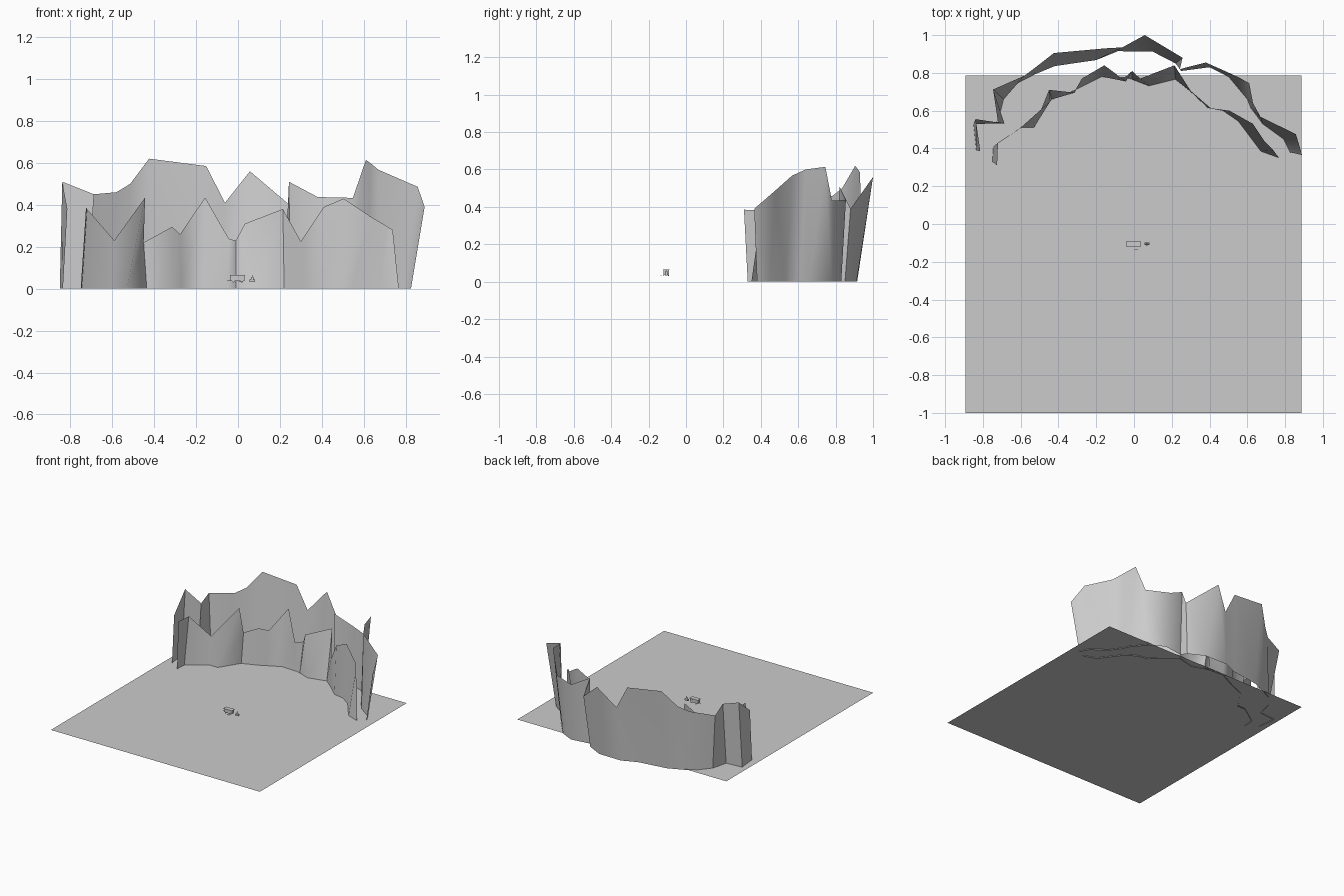
import bpy, bmesh, math


def finish(name, bm, smooth=None):
    me = bpy.data.meshes.new(name)
    bm.to_mesh(me)
    bm.free()
    ob = bpy.data.objects.new(name, me)
    bpy.context.collection.objects.link(ob)
    if smooth:
        bpy.ops.object.select_all(action='DESELECT')
        ob.select_set(True)
        bpy.context.view_layer.objects.active = ob
        bpy.ops.object.shade_smooth_by_angle(angle=math.radians(smooth))
    return ob


def wall(name, columns):
    """Open ridge sheet; each column is top x, y, z and foot x, y."""
    bm = bmesh.new()
    cols = [(bm.verts.new((bx, by, 0)), bm.verts.new((tx, ty, tz)))
            for tx, ty, tz, bx, by in columns]
    for (a, b), (c, d) in zip(cols, cols[1:]):
        bm.faces.new((a, c, d, b))
    return finish(name, bm, 50)


def box(name, x0, x1, y0, y1, z0, z1):
    bm = bmesh.new()
    bmesh.ops.create_cube(bm, size=1)
    for v in bm.verts:
        v.co.x = (x0 + x1) / 2 + v.co.x * (x1 - x0)
        v.co.y = (y0 + y1) / 2 + v.co.y * (y1 - y0)
        v.co.z = (z0 + z1) / 2 + v.co.z * (z1 - z0)
    return finish(name, bm)


def cyl(name, loc, r1, r2, depth, rot=0, seg=12):
    bm = bmesh.new()
    bmesh.ops.create_cone(bm, cap_ends=True, segments=seg, radius1=r1, radius2=r2, depth=depth)
    ob = finish(name, bm, 40)
    ob.location = loc
    ob.rotation_euler.x = rot
    return ob


# ground sheet
g = bmesh.new()
g.faces.new([g.verts.new(p) for p in ((-.893, -1, .006), (.886, -1, .006),
                                      (.886, .785, .006), (-.893, .785, .006))])
finish("ground_sheet", g)

# near ridge
wall("near_ridge", [
    (-.725, .31, .385, -.75, .33), (-.72, .43, .38, -.745, .41),
    (-.59, .515, .23, -.60, .51), (-.443, .65, .435, -.53, .51),
    (-.45, .71, .22, -.435, .66), (-.314, .695, .295, -.31, .71),
    (-.276, .77, .26, -.27, .73), (-.157, .84, .435, -.17, .78),
    (-.043, .755, .237, -.05, .775), (-.01, .81, .23, -.01, .765),
    (.033, .77, .31, .08, .73), (.214, .84, .38, .22, .765),
    (.30, .705, .225, .30, .70), (.41, .61, .39, .39, .615),
    (.505, .60, .43, .47, .60), (.63, .53, .345, .55, .545),
    (.69, .44, .31, .67, .385), (.738, .39, .28, .767, .35)])

# far ridge
wall("far_ridge", [
    (-.814, .386, .38, -.835, .39), (-.838, .555, .51, -.85, .53),
    (-.686, .532, .45, -.72, .54), (-.746, .712, .445, -.69, .66),
    (-.58, .785, .46, -.62, .745), (-.514, .835, .50, -.53, .79),
    (-.424, .905, .62, -.42, .836), (-.152, .93, .585, -.20, .868),
    (-.062, .935, .41, -.085, .915), (.057, 1.0, .56, .10, .912),
    (.257, .88, .39, .22, .85), (.243, .82, .51, .25, .81),
    (.38, .855, .437, .40, .83), (.548, .78, .433, .50, .78),
    (.61, .745, .614, .60, .66), (.63, .64, .60, .62, .61),
    (.67, .567, .567, .68, .53), (.857, .476, .486, .79, .45),
    (.89, .365, .39, .825, .38)])

# small cabin wagon with roof lip, windows and door
box("cabin_body", -.036, .031, -.120, -.092, .037, .062)
box("cabin_roof", -.039, .034, -.123, -.089, .062, .066)
for i, x in enumerate((-.024, .017)):
    box(f"window_{i}", x - .007, x + .007, -.1212, -.0908, .046, .057)
box("door", -.009, .003, -.1212, -.118, .039, .058)
box("door_step", .002, .022, -.136, -.132, .032, .035)

# wheels and tow bar
for x in (-.022, .018):
    for y in (-.119, -.093):
        cyl("wheel", (x, y, .036), .006, .006, .004, math.pi / 2)
box("tow_bar", -.052, -.036, -.107, -.105, .036, .038)

# small stove standing beside the wagon
box("stove_base", .055, .081, -.112, -.099, .032, .043)
cyl("stove_body", (.068, -.1055, .049), .008, .005, .012)
cyl("stove_pipe", (.068, -.1055, .060), .002, .002, .012, seg=8)
